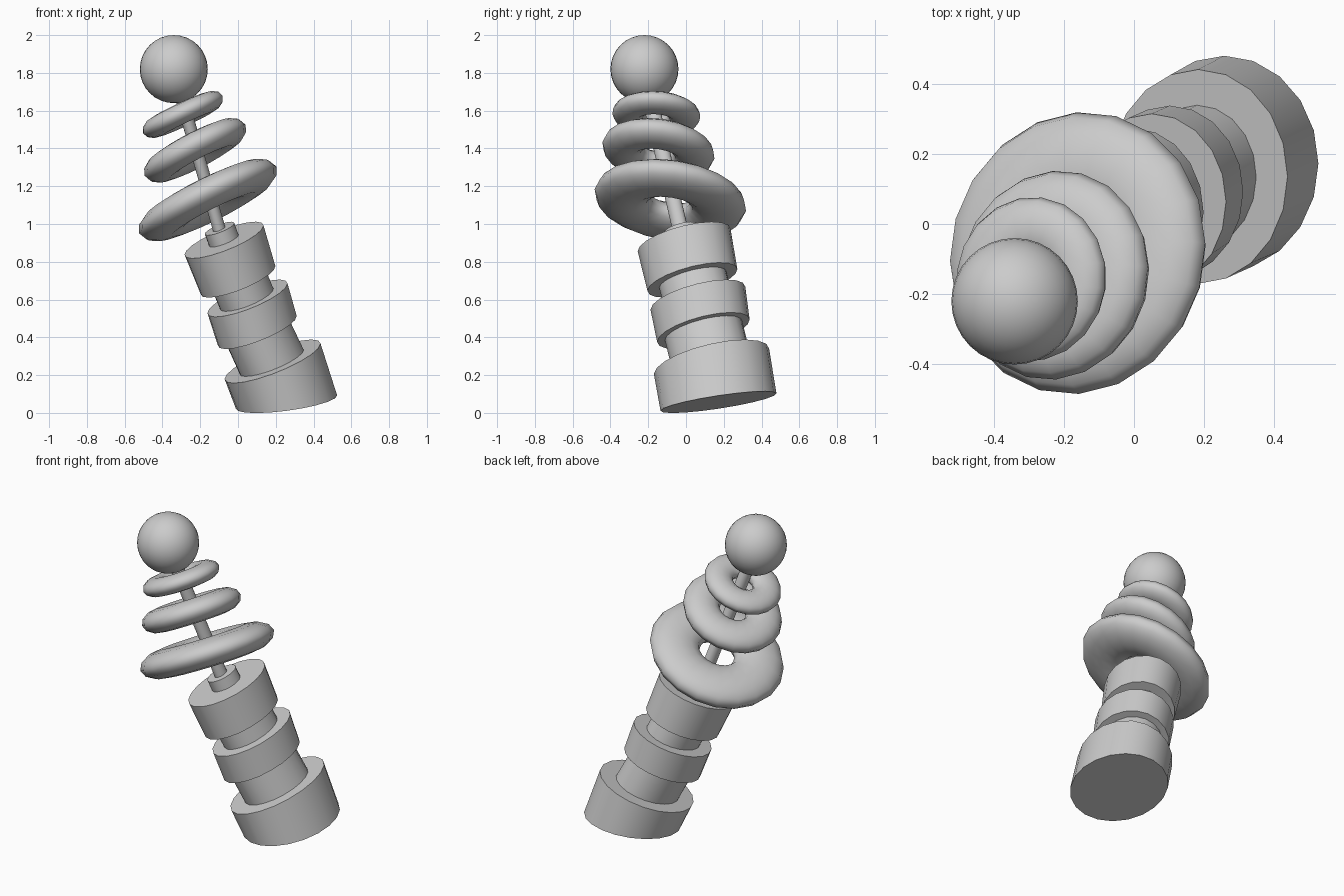
import bpy, math

if "Cube" in bpy.data.objects:
    bpy.data.objects.remove(bpy.data.objects["Cube"])

SIDES = 20


def finish(name, verts, faces, angle):
    me = bpy.data.meshes.new(name)
    me.from_pydata(verts, [], faces)
    me.update()
    ob = bpy.data.objects.new(name, me)
    bpy.context.collection.objects.link(ob)
    bpy.ops.object.select_all(action='DESELECT')
    ob.select_set(True)
    bpy.context.view_layer.objects.active = ob
    bpy.ops.object.shade_smooth_by_angle(angle=math.radians(angle))
    return ob


def tilted_ring(c, a, b, p, q):
    """Oval ring around c whose plane rises by p along x and q along y."""
    pts = []
    for i in range(SIDES):
        t = 2 * math.pi * i / SIDES
        x, y = a * math.cos(t), b * math.sin(t)
        pts.append((c[0] + x, c[1] + y, c[2] + p * x + q * y))
    return pts


def drum(name, low, high):
    n = SIDES
    verts = tilted_ring(*low) + tilted_ring(*high)
    faces = [(i, (i + 1) % n, n + (i + 1) % n, n + i) for i in range(n)]
    faces += [tuple(reversed(range(n))), tuple(range(n, 2 * n))]
    finish(name, verts, faces, 35)


def flat_torus(name, c, major, width, thick, p, q):
    bpy.ops.mesh.primitive_torus_add(major_radius=major, minor_radius=width,
                                     major_segments=SIDES, minor_segments=12)
    ob = bpy.context.object
    ob.name = name
    ob.scale.z = thick / width
    ob.location = c
    # turn the ring axis to its own tilt
    from mathutils import Vector
    ob.rotation_euler = Vector((-p, -q, 1)).to_track_quat('Z', 'Y').to_euler()
    bpy.ops.object.shade_smooth()


P, Q = 0.37, 0.24
# base with a bottom cut at a shallower angle
drum("base", ((0.257, 0.172, 0.057), 0.268, 0.307, 0.13, 0.15),
     ((0.183, 0.135, 0.273), 0.254, 0.305, P, 0.22))
# stepped column
drum("lower_column", ((0.183, 0.135, 0.26), 0.17, 0.205, P, Q),
     ((0.095, 0.09, 0.45), 0.168, 0.205, P, Q))
drum("middle_collar", ((0.102, 0.092, 0.435), 0.209, 0.245, P, Q),
     ((0.05, 0.063, 0.607), 0.212, 0.251, P, Q))
drum("upper_column", ((0.052, 0.065, 0.59), 0.142, 0.178, P, Q),
     ((-0.002, 0.032, 0.72), 0.142, 0.178, P, Q))
drum("upper_collar", ((0.0, 0.034, 0.703), 0.198, 0.238, P, Q),
     ((-0.074, -0.01, 0.915), 0.209, 0.246, P, Q))
drum("rod_socket", ((-0.07, -0.01, 0.9), 0.078, 0.09, P, Q),
     ((-0.098, -0.027, 0.976), 0.078, 0.09, P, Q))
# rod
drum("rod", ((-0.09, -0.023, 0.94), 0.032, 0.04, P, Q),
     ((-0.32, -0.21, 1.74), 0.032, 0.04, P, Q))
# loose rings, each with its own tilt
flat_torus("large_ring", (-0.16, -0.083, 1.127), 0.255, 0.15, 0.085, 0.50, -0.14)
flat_torus("medium_ring", (-0.227, -0.146, 1.39), 0.19, 0.11, 0.072, 0.52, -0.14)
flat_torus("small_ring", (-0.292, -0.157, 1.58), 0.148, 0.086, 0.055, 0.47, -0.06)
# ball
bpy.ops.mesh.primitive_uv_sphere_add(segments=32, ring_count=16, radius=0.18,
                                     location=(-0.34, -0.22, 1.82))
bpy.context.object.name = "top_ball"
bpy.ops.object.shade_smooth()
